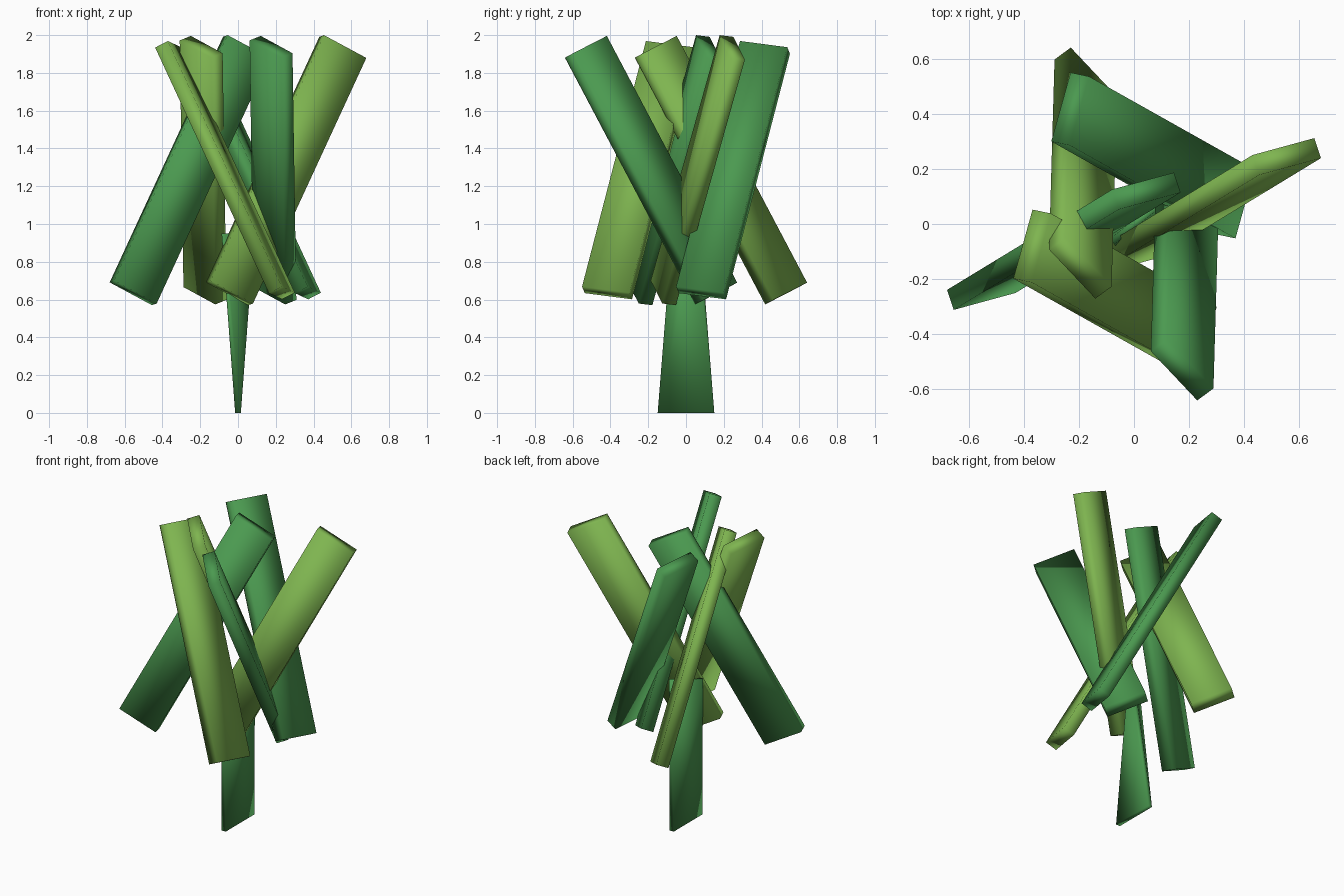
import bpy, bmesh
from mathutils import Vector

if "Cube" in bpy.data.objects:
    bpy.data.objects.remove(bpy.data.objects["Cube"])


def material(name, rgb):
    m = bpy.data.materials.new(name)
    m.diffuse_color = (*rgb, 1)
    m.use_nodes = True
    m.node_tree.nodes["Principled BSDF"].inputs["Base Color"].default_value = m.diffuse_color
    return m


LIGHT = material("light_green", (0.21, 0.46, 0.08))
DARK = material("dark_green", (0.07, 0.32, 0.08))


def hexahedron(name, bottom, top, mat):
    """Solid between two four-cornered ends, smooth shaded."""
    bm = bmesh.new()
    lo = [bm.verts.new(p) for p in bottom]
    hi = [bm.verts.new(p) for p in top]
    bm.faces.new(lo[::-1])
    bm.faces.new(hi)
    for i in range(4):
        j = (i + 1) % 4
        bm.faces.new((lo[i], lo[j], hi[j], hi[i]))
    bmesh.ops.recalc_face_normals(bm, faces=bm.faces[:])
    for f in bm.faces:
        f.smooth = True
    me = bpy.data.meshes.new(name)
    bm.to_mesh(me)
    bm.free()
    me.materials.append(mat)
    ob = bpy.data.objects.new(name, me)
    bpy.context.collection.objects.link(ob)
    return ob


def section(c, w, n):
    return [c + w + n, c - w + n, c - w - n, c + w - n]


WIDTH, THICK, MID = 0.262, 0.077, Vector((0, 0, 1.285))


def leaf(name, foot, tip, across, mat):
    """Flat plank from foot to tip, its width along 'across'."""
    axis = (tip - foot).normalized()
    w = (across - axis * across.dot(axis)).normalized()
    n = axis.cross(w)
    w, n = w * WIDTH / 2, n * THICK / 2
    hexahedron(name, section(foot, w, n), section(tip, w, n), mat)


# Three slanted leaves, each with a partner mirrored through the crown centre
leaves = [
    ("leaf_right", (-0.045, -0.12, 0.635), (0.555, 0.245, 1.935), (0.22, 0.06, -0.12), LIGHT, DARK),
    ("leaf_front", (0.195, 0.16, 0.632), (0.175, -0.53, 1.938), (0.17, -0.18, -0.093), DARK, LIGHT),
    ("leaf_left", (0.232, -0.418, 0.635), (-0.37, -0.08, 1.935), (0.07, 0.25, -0.033), LIGHT, DARK),
]
for name, foot, tip, across, mat, partner in leaves:
    foot, tip, across = Vector(foot), Vector(tip), Vector(across)
    leaf(name, foot, tip, across, mat)
    leaf(name + "_opposite", 2 * MID - tip, 2 * MID - foot, across, partner)

# Thin stem that twists as it rises into the crown
hexahedron("stem",
           section(Vector((0, 0, 0)), Vector((0, 0.15, 0)), Vector((-0.015, 0, 0))),
           section(Vector((0, 0, 0.95)), Vector((0.079, 0.064, 0)), Vector((-0.008, 0.01, 0))),
           DARK)
